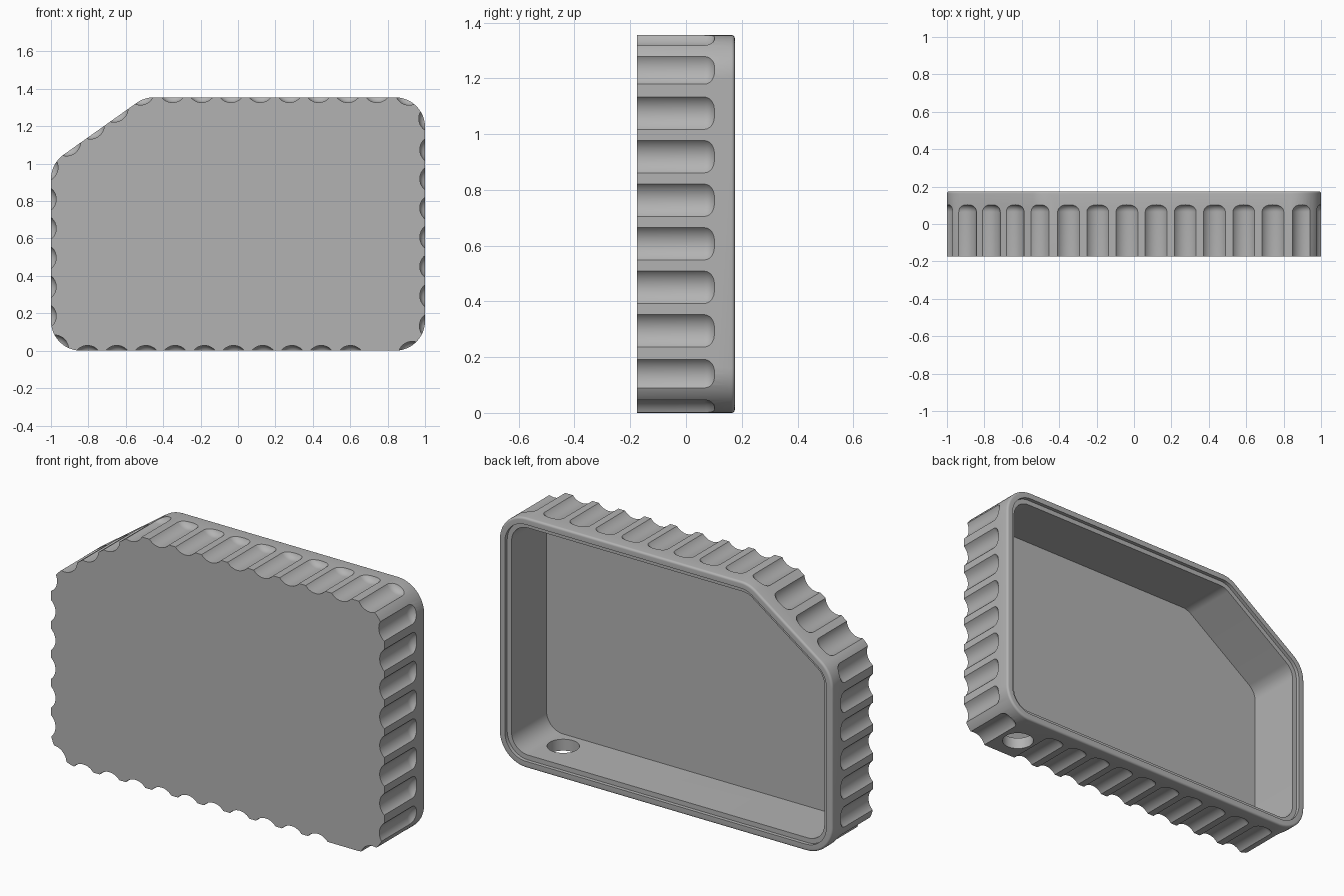
import bpy, bmesh, math
from mathutils import Vector

if "Cube" in bpy.data.objects:
    bpy.data.objects.remove(bpy.data.objects["Cube"])

HALF = 0.175
CORNER = 0.16
CORNERS = [(-1, 0), (1, 0), (1, 1.355), (-0.5, 1.355), (-1, 1.0)]
FLUTES = 40
FLUTE_R, FLUTE_OUT, FLUTE_END, FLUTE_FILLET = 0.075, 0.047, 0.105, 0.04
PORT_X, PORT_Y, PORT_R = 0.757, -0.03, 0.08


def outline(steps=12):
    """Rounded outline as (point, outward normal) pairs, counter-clockwise."""
    result = []
    pts = [Vector(c) for c in CORNERS]
    for i, p in enumerate(pts):
        d1 = (p - pts[i - 1]).normalized()
        d2 = (pts[(i + 1) % len(pts)] - p).normalized()
        n1, n2 = Vector((d1.y, -d1.x)), Vector((d2.y, -d2.x))
        turn = math.acos(d1.dot(d2))
        centre = p - (n1 + n2).normalized() * CORNER / math.cos(turn / 2)
        a0 = math.atan2(n1.y, n1.x)
        for k in range(steps + 1):
            a = a0 + turn * k / steps
            n = Vector((math.cos(a), math.sin(a)))
            result.append((centre + n * CORNER, n))
    return result


def bridge(bm, rings):
    """Skin consecutive rings and cap both ends."""
    for a, b in zip(rings, rings[1:]):
        for i in range(len(a)):
            j = (i + 1) % len(a)
            bm.faces.new((a[i], a[j], b[j], b[i]))
    bm.faces.new(rings[0][::-1])
    bm.faces.new(rings[-1])


def make_object(name, bm):
    bmesh.ops.recalc_face_normals(bm, faces=bm.faces)
    mesh = bpy.data.meshes.new(name)
    bm.to_mesh(mesh)
    bm.free()
    ob = bpy.data.objects.new(name, mesh)
    bpy.context.collection.objects.link(ob)
    return ob


def revolve(bm, origin, axis, profile, sides=40):
    """Closed solid of revolution from (radius, distance) pairs."""
    u = axis.orthogonal().normalized()
    v = axis.cross(u)
    rings = []
    for r, h in profile:
        ring = []
        for k in range(sides):
            a = math.tau * k / sides
            ring.append(bm.verts.new(origin + axis * h + (u * math.cos(a) + v * math.sin(a)) * r))
        rings.append(ring)
    bridge(bm, rings)


# Open-backed tray: outer wall, rounded back edge, rim, ledge, cavity, floor
shape = outline()
EDGE = 0.012
sections = [(0, -HALF)]
sections += [(EDGE * (1 - math.cos(a)), HALF - EDGE * (1 - math.sin(a)))
             for a in (math.radians(d) for d in range(0, 91, 18))]
sections += [(0.036, HALF), (0.036, HALF - 0.02), (0.062, HALF - 0.02), (0.062, -0.145)]
bm = bmesh.new()
bridge(bm, [[bm.verts.new((p.x - n.x * s, y, p.y - n.y * s)) for p, n in shape]
            for s, y in sections])
tray = make_object("tray", bm)

# Grip flutes, evenly spaced round the outline from the port position
cut = bmesh.new()
lengths = [(shape[(i + 1) % len(shape)][0] - shape[i][0]).length for i in range(len(shape))]
total = sum(lengths)
start = next(i for i in range(len(shape)) if lengths[i] > 1 and shape[i][0].y < 0.01)
first = PORT_X - shape[start][0].x
profile = [(FLUTE_R, -0.25)]
for k in range(7):
    a = math.radians(15 * k)
    profile.append((FLUTE_R - FLUTE_FILLET * (1 - math.cos(a)),
                    FLUTE_END - FLUTE_FILLET * (1 - math.sin(a))))
for f in range(1, FLUTES):
    d = (first + total * f / FLUTES) % total
    i = start
    while d > lengths[i]:
        d -= lengths[i]
        i = (i + 1) % len(shape)
    (p, n), (q, m) = shape[i], shape[(i + 1) % len(shape)]
    t = d / lengths[i]
    c = p.lerp(q, t) + n.lerp(m, t).normalized() * FLUTE_OUT
    revolve(cut, Vector((c.x, 0, c.y)), Vector((0, 1, 0)), profile)

# Port through the bottom wall
revolve(cut, Vector((PORT_X, PORT_Y, 0)), Vector((0, 0, 1)), [(PORT_R, -0.1), (PORT_R, 0.12)])
cutter = make_object("flute_cutter", cut)
cutter.hide_render = True

mod = tray.modifiers.new("flutes", 'BOOLEAN')
mod.operation = 'DIFFERENCE'
mod.solver = 'EXACT'
mod.object = cutter
bpy.ops.object.select_all(action='DESELECT')
tray.select_set(True)
bpy.context.view_layer.objects.active = tray
bpy.ops.object.modifier_apply(modifier=mod.name)
bpy.data.objects.remove(cutter)

# Single grey material
grey = bpy.data.materials.new("mid_grey")
grey.use_nodes = True
colour = (0.45, 0.45, 0.45, 1)
grey.diffuse_color = colour
grey.node_tree.nodes["Principled BSDF"].inputs["Base Color"].default_value = colour
tray.data.materials.clear()
tray.data.materials.append(grey)
bpy.ops.object.shade_smooth_by_angle(angle=math.radians(30))
